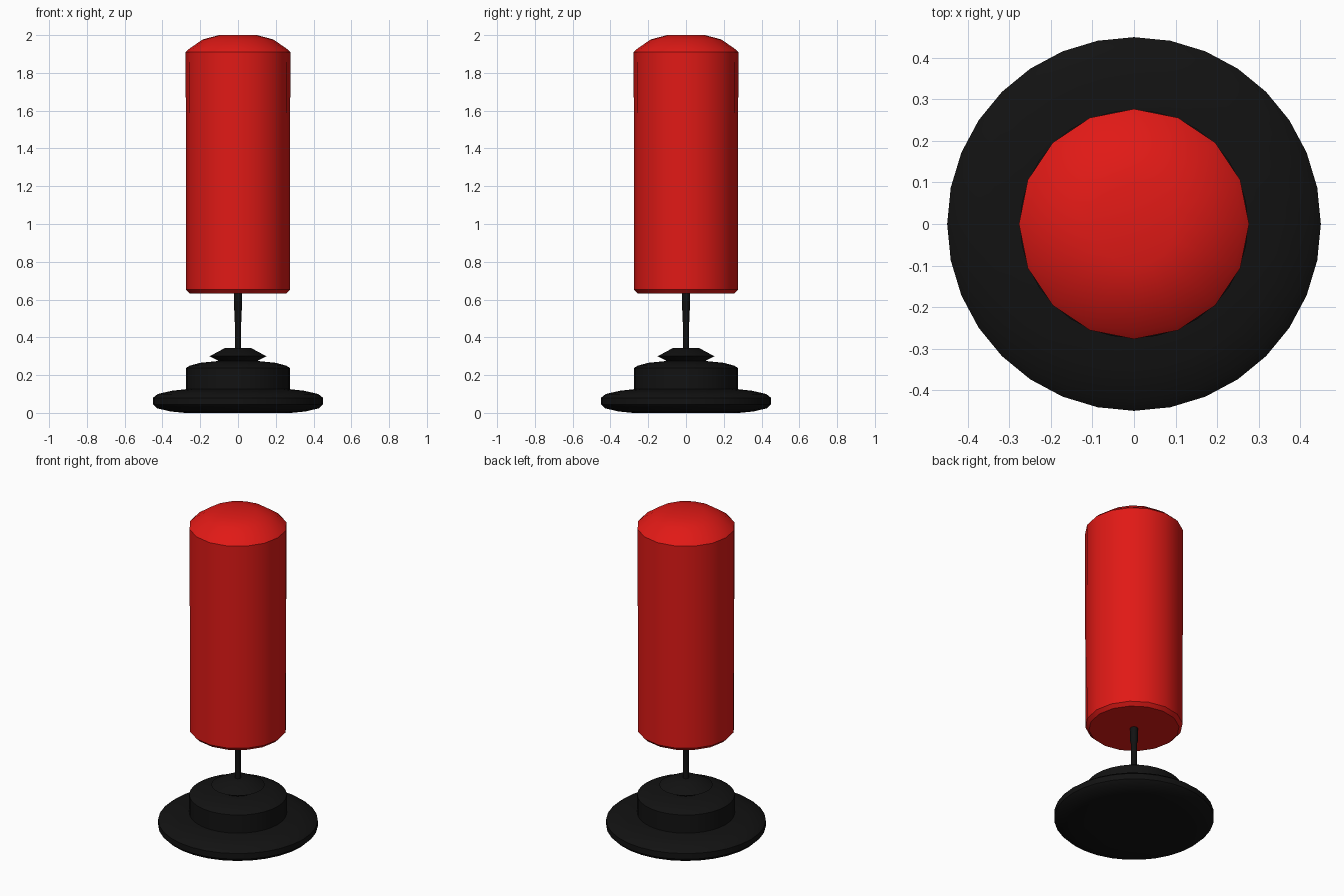
import bpy, bmesh, math

if "Cube" in bpy.data.objects:
    bpy.data.objects.remove(bpy.data.objects["Cube"])

def material(name, color):
    m = bpy.data.materials.new(name)
    m.diffuse_color = color
    m.use_nodes = True
    m.node_tree.nodes["Principled BSDF"].inputs["Base Color"].default_value = m.diffuse_color
    return m

black = material("black_plastic", (0.006, 0.006, 0.006, 1))
red = material("red_vinyl", (0.75, 0.01, 0.008, 1))

def lathe(name, profile, sides, mat, angle=40):
    """Revolve (radius, z) points round the z axis and cap both ends."""
    bm = bmesh.new()
    rings = [[bm.verts.new((r * math.cos(2 * math.pi * i / sides),
                            r * math.sin(2 * math.pi * i / sides), z))
              for i in range(sides)] for r, z in profile]
    for a, b in zip(rings, rings[1:]):
        for i in range(sides):
            j = (i + 1) % sides
            bm.faces.new((a[i], a[j], b[j], b[i]))
    bm.faces.new(rings[0][::-1])
    bm.faces.new(rings[-1])
    mesh = bpy.data.meshes.new(name)
    bm.to_mesh(mesh)
    bm.free()
    ob = bpy.data.objects.new(name, mesh)
    bpy.context.collection.objects.link(ob)
    mesh.materials.append(mat)
    bpy.ops.object.select_all(action='DESELECT')
    ob.select_set(True)
    bpy.context.view_layer.objects.active = ob
    bpy.ops.object.shade_smooth_by_angle(angle=math.radians(angle))
    return ob

# Wide rounded foot
lathe("base_foot", [(0.28, 0), (0.36, 0.008), (0.43, 0.025), (0.45, 0.045),
                    (0.45, 0.08), (0.425, 0.10), (0.35, 0.117), (0.26, 0.127)], 32, black)

# Raised drum on the foot
lathe("base_drum", [(0.275, 0.11), (0.275, 0.238), (0.255, 0.25),
                    (0.20, 0.265), (0.10, 0.275)], 32, black)

# Flared collar holding the pole
lathe("pole_collar", [(0.09, 0.265), (0.11, 0.28), (0.15, 0.30),
                      (0.07, 0.343)], 32, black)

# Thin pole with thicker upper sleeve
lathe("pole", [(0.016, 0.33), (0.016, 0.40), (0.018, 0.535), (0.022, 0.55), (0.022, 0.66)], 16, black)

# Padded bag with domed top
lathe("punch_bag", [(0.255, 0.632), (0.275, 0.652), (0.277, 1.91),
                    (0.262, 1.925), (0.187, 1.977), (0.10, 2.0)], 16, red)
